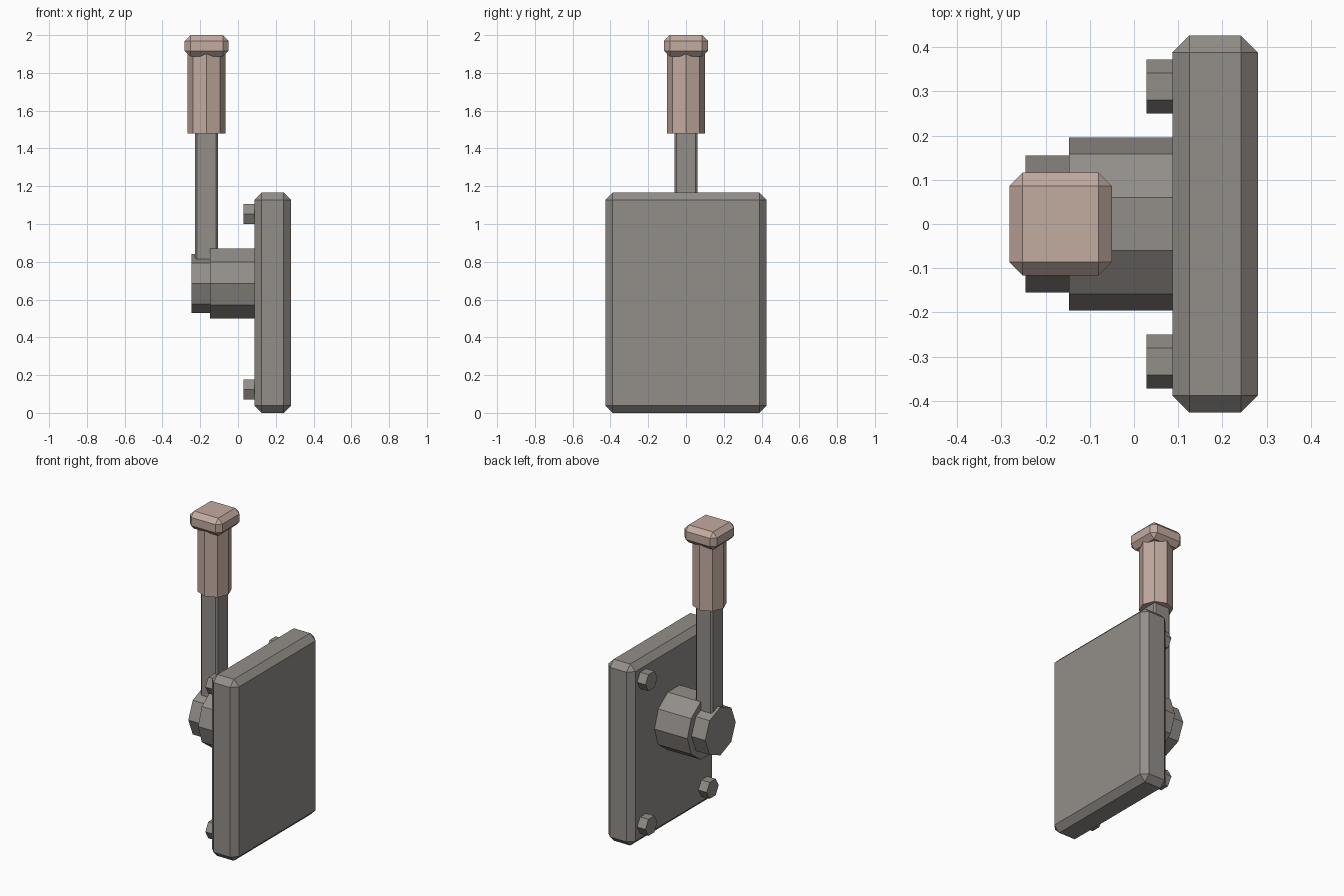
import bpy
from math import pi
from mathutils import Matrix

default = bpy.data.objects.get("Cube")
if default:
    bpy.data.objects.remove(default, do_unlink=True)


def make_material(name, rgb):
    mat = bpy.data.materials.new(name)
    mat.use_nodes = True
    mat.diffuse_color = (*rgb, 1)
    mat.node_tree.nodes["Principled BSDF"].inputs["Base Color"].default_value = (*rgb, 1)
    return mat


metal = make_material("warm grey metal", (0.29, 0.27, 0.25))
rubber = make_material("dusty pink grip", (0.54, 0.405, 0.35))


def finish(name, mat):
    obj = bpy.context.object
    obj.name = obj.data.name = name
    obj.data.materials.append(mat)
    return obj


def box(name, low, high, bevel, mat):
    """Axis-aligned box with single-step chamfered edges."""
    center = [(a + b) / 2 for a, b in zip(low, high)]
    size = [b - a for a, b in zip(low, high)]
    bpy.ops.mesh.primitive_cube_add(size=1, location=center)
    obj = finish(name, mat)
    obj.data.transform(Matrix.Diagonal((*size, 1)))
    mod = obj.modifiers.new("chamfer", 'BEVEL')
    mod.width = bevel
    mod.segments = 1
    return obj


def prism(name, sides, radius, start, end, mat, axis='X'):
    """Flat-sided prism from start to end along an axis, one corner on the y axis."""
    center = [(a + b) / 2 for a, b in zip(start, end)]
    depth = max(abs(b - a) for a, b in zip(start, end))
    bpy.ops.mesh.primitive_cylinder_add(vertices=sides, radius=radius,
                                        depth=depth, location=center)
    obj = finish(name, mat)
    if axis == 'X':
        obj.data.transform(Matrix.Rotation(pi / 2, 4, 'Y'))
    return obj


# Base plate
box("mounting_plate", (0.087, -0.426, 0), (0.28, 0.426, 1.166), 0.038, metal)

# Pivot hub and its end cap
PIVOT_Z = 0.685
prism("pivot_hub", 10, 0.195, (-0.147, 0, PIVOT_Z), (0.1, 0, PIVOT_Z), metal)
prism("pivot_cap", 8, 0.155, (-0.245, 0, PIVOT_Z), (-0.13, 0, PIVOT_Z), metal)

# Hexagonal bolts at the plate corners
for side, y in (("front", -0.311), ("back", 0.311)):
    for level, z in (("lower", 0.123), ("upper", 1.053)):
        prism(f"{level}_{side}_bolt", 6, 0.061, (0.028, y, z), (0.1, y, z), metal)

# Lever arm, grip and end knob
LEVER_X = -0.167
box("lever_arm", (LEVER_X - 0.06, -0.06, 0.7), (LEVER_X + 0.06, 0.06, 1.55), 0.01, metal)
prism("lever_grip", 8, 0.1, (LEVER_X, 0, 1.48), (LEVER_X, 0, 1.95), rubber, 'Z')
box("grip_knob", (LEVER_X - 0.115, -0.116, 1.887), (LEVER_X + 0.117, 0.116, 2.0), 0.03, rubber)
